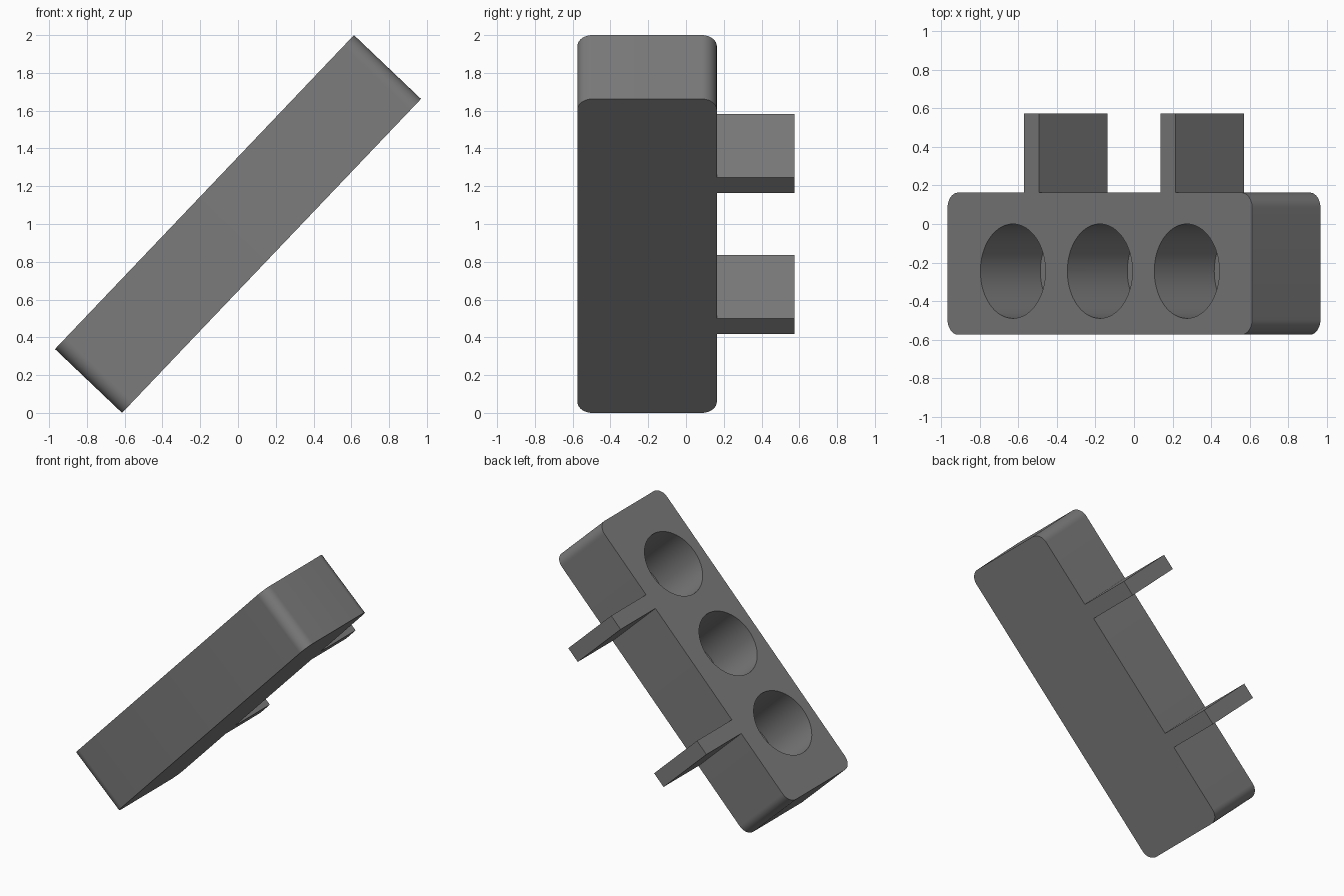
import bpy, bmesh, math
from mathutils import Matrix, Vector

if "Cube" in bpy.data.objects:
    bpy.data.objects.remove(bpy.data.objects["Cube"])

LENGTH, THICK = 2.295, 0.49
Y_FRONT, Y_BACK, Y_TAB = -0.575, 0.163, 0.575
# everything is built flat, then tilted up around the y axis
TILT = Matrix.Translation((0, 0, 1)) @ Matrix.Rotation(-math.radians(46.4), 4, 'Y')

grey = bpy.data.materials.new("dark grey")
grey.diffuse_color = (0.2, 0.2, 0.2, 1)
grey.use_nodes = True
grey.node_tree.nodes["Principled BSDF"].inputs["Base Color"].default_value = grey.diffuse_color


def finish(name, bm):
    mesh = bpy.data.meshes.new(name)
    bmesh.ops.recalc_face_normals(bm, faces=bm.faces)
    bm.to_mesh(mesh)
    bm.free()
    mesh.materials.append(grey)
    obj = bpy.data.objects.new(name, mesh)
    bpy.context.collection.objects.link(obj)
    obj.matrix_world = TILT
    return obj


def box(size, center):
    bm = bmesh.new()
    bmesh.ops.create_cube(bm, size=1)
    bmesh.ops.scale(bm, vec=size, verts=bm.verts)
    bmesh.ops.translate(bm, vec=center, verts=bm.verts)
    return bm


# main block with four rounded corners
bm = box((LENGTH, Y_BACK - Y_FRONT, THICK), (0, (Y_BACK + Y_FRONT) / 2, 0))
corners = [e for e in bm.edges
           if abs((e.verts[0].co - e.verts[1].co).normalized().z) > 0.9]
bmesh.ops.bevel(bm, geom=corners, offset=0.08, segments=10, profile=0.5,
                affect='EDGES')
block = finish("block", bm)

# three blind round holes sunk from the upper face
DEPTH, EXTRA = 0.43, 0.1
bm = bmesh.new()
for x in (-0.655, 0, 0.655):
    z = THICK / 2 - DEPTH + (DEPTH + EXTRA) / 2
    bmesh.ops.create_cone(bm, cap_ends=True, segments=64, radius1=0.245,
                          radius2=0.245, depth=DEPTH + EXTRA,
                          matrix=Matrix.Translation(Vector((x, -0.245, z))))
cutter = finish("hole_cutter", bm)
cutter.hide_render = True

cut = block.modifiers.new("holes", 'BOOLEAN')
cut.operation = 'DIFFERENCE'
cut.solver = 'EXACT'
cut.object = cutter
bpy.context.view_layer.objects.active = block
block.select_set(True)
bpy.ops.object.modifier_apply(modifier=cut.name)
bpy.data.objects.remove(cutter)
bpy.ops.object.shade_smooth_by_angle(angle=math.radians(30))

# two flat mounting tabs on the back
for name, x in (("lower_tab", -0.515), ("upper_tab", 0.515)):
    finish(name, box((0.113, Y_TAB - Y_BACK, THICK),
                     (x, (Y_TAB + Y_BACK) / 2, 0)))
